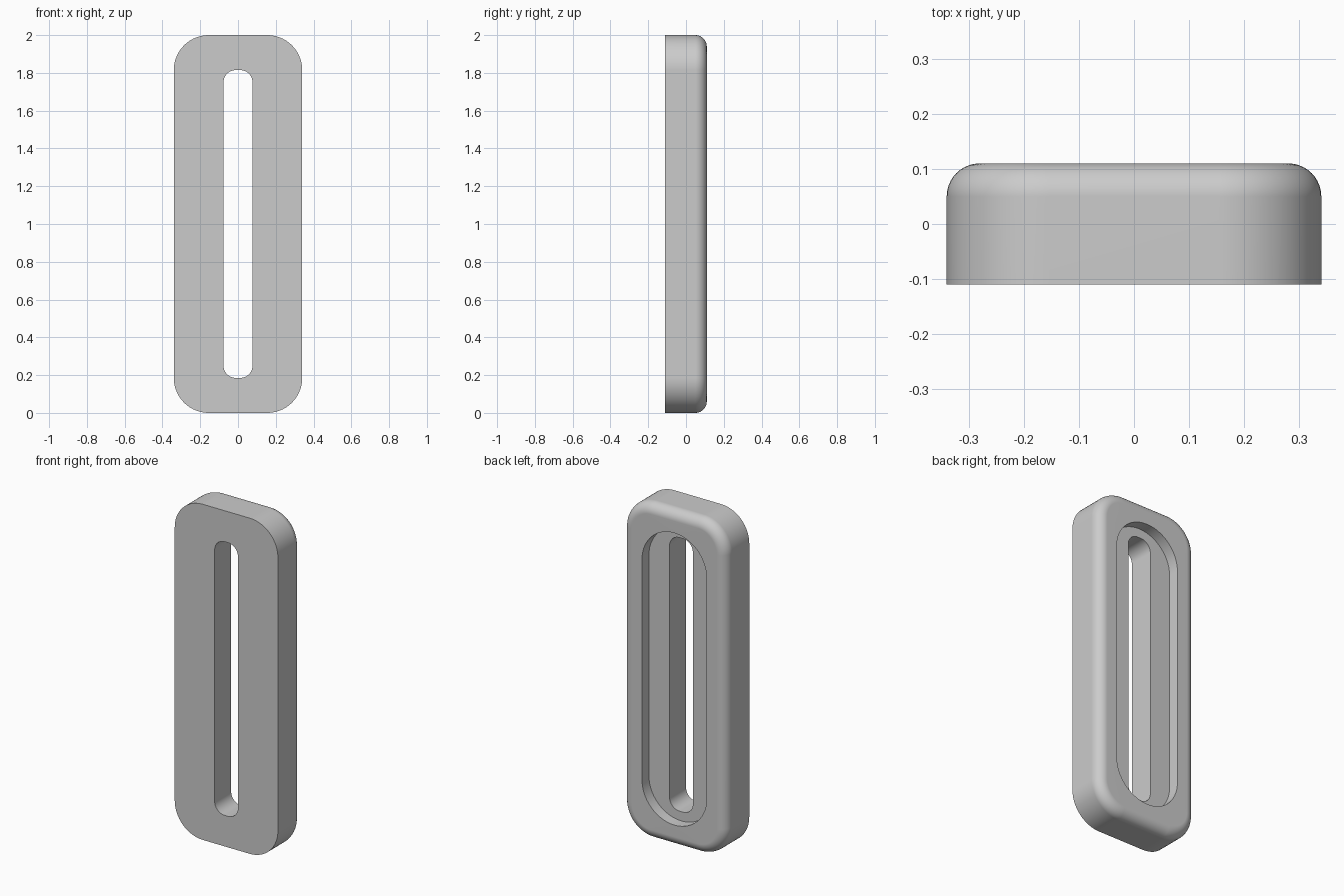
import bpy, bmesh, math

cube = bpy.data.objects.get("Cube")
if cube:
    bpy.data.objects.remove(cube, do_unlink=True)

# Main sizes (half widths, half heights)
HALF_W, HALF_H, CORNER = 0.34, 1.0, 0.185
FRONT, BACK, FILLET = -0.11, 0.11, 0.06
RECESS = (0.213, 0.87, 0.213)
SLOT = (0.077, 0.815, 0.066)
FLOOR = BACK - 0.065
CORNER_STEPS, FILLET_STEPS = 14, 10


def rounded_loop(bm, half_w, half_h, radius, y):
    """Ring of vertices around a rounded rectangle in the XZ plane."""
    ring = []
    for quarter, (sx, sz) in enumerate([(1, 1), (-1, 1), (-1, -1), (1, -1)]):
        for i in range(CORNER_STEPS + 1):
            a = (quarter + i / CORNER_STEPS) * math.pi / 2
            ring.append(bm.verts.new((
                sx * (half_w - radius) + radius * math.cos(a),
                y,
                1 + sz * (half_h - radius) + radius * math.sin(a))))
    return ring


# Rings run from the front slot, around the outside, and back through the recess
sections = [(*SLOT, FRONT), (HALF_W, HALF_H, CORNER, FRONT)]
for i in range(FILLET_STEPS + 1):
    a = i / FILLET_STEPS * math.pi / 2
    inset = FILLET * (1 - math.cos(a))
    sections.append((HALF_W - inset, HALF_H - inset, CORNER - inset,
                     BACK - FILLET + FILLET * math.sin(a)))
sections += [(*RECESS, BACK), (*RECESS, FLOOR), (*SLOT, FLOOR)]

bm = bmesh.new()
rings = [rounded_loop(bm, *s) for s in sections]
for a, b in zip(rings, rings[1:] + rings[:1]):
    for i in range(len(a)):
        j = (i + 1) % len(a)
        bm.faces.new((a[i], a[j], b[j], b[i]))
bmesh.ops.remove_doubles(bm, verts=bm.verts, dist=0.0001)
bmesh.ops.recalc_face_normals(bm, faces=bm.faces)

mesh = bpy.data.meshes.new("slotted_plate")
bm.to_mesh(mesh)
bm.free()
plate = bpy.data.objects.new("slotted_plate", mesh)
bpy.context.collection.objects.link(plate)

# Plain grey material
grey = bpy.data.materials.new("light_grey")
grey.use_nodes = True
colour = (0.6, 0.6, 0.6, 1)
grey.diffuse_color = colour
grey.node_tree.nodes["Principled BSDF"].inputs["Base Color"].default_value = colour
mesh.materials.append(grey)

# Smooth rounds, crisp rims, flat large faces
bpy.ops.object.select_all(action="DESELECT")
plate.select_set(True)
bpy.context.view_layer.objects.active = plate
bpy.ops.object.shade_smooth_by_angle(angle=math.radians(30))
weighted = plate.modifiers.new("flat_face_normals", "WEIGHTED_NORMAL")
weighted.keep_sharp = True
